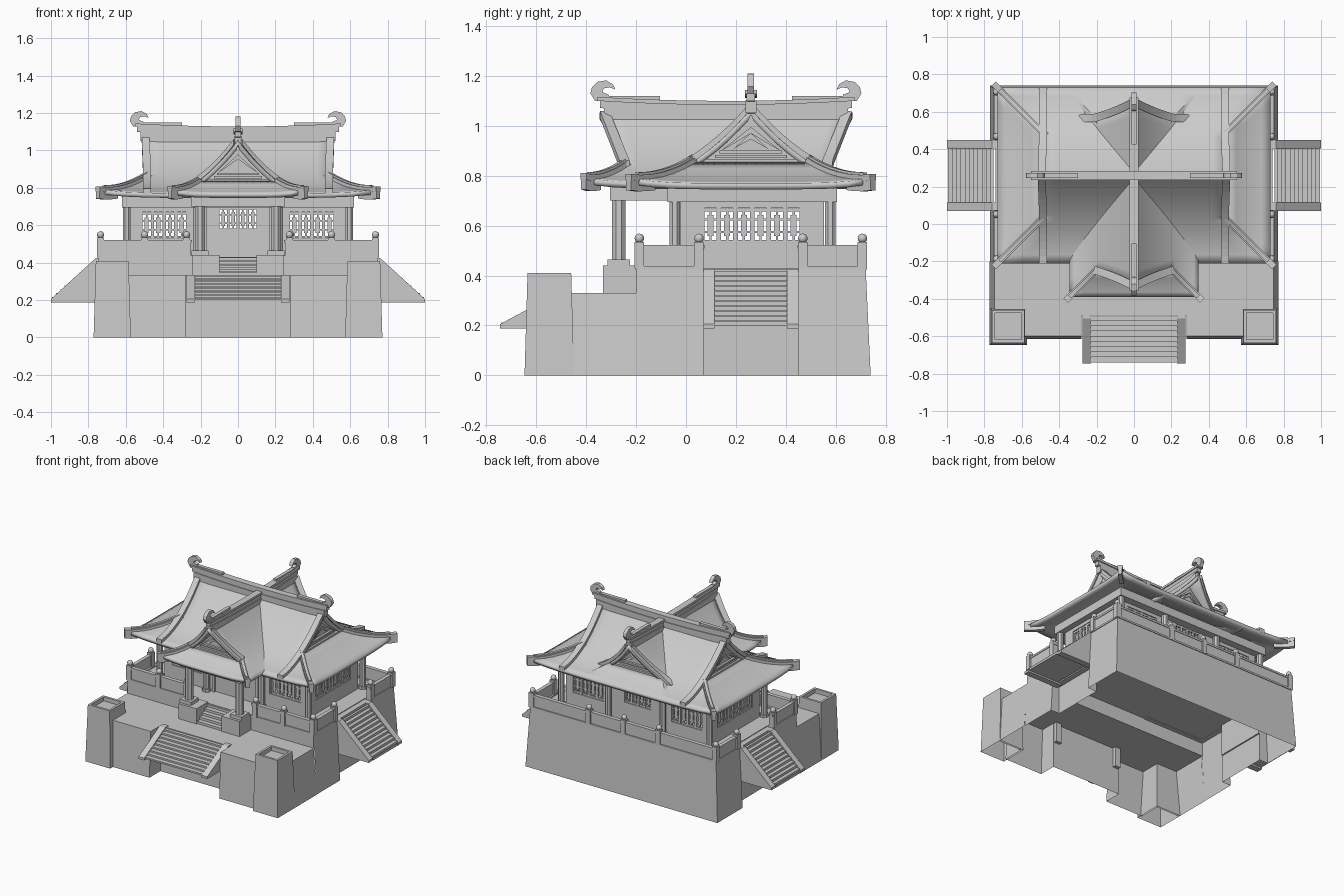
import bpy, bmesh, math
from mathutils import Vector, Matrix

cube = bpy.data.objects.get("Cube")
if cube:
    bpy.data.objects.remove(cube, do_unlink=True)

stone = bpy.data.materials.new("light_grey")
stone.use_nodes = True
stone.diffuse_color = (0.6, 0.6, 0.6, 1)
stone.node_tree.nodes["Principled BSDF"].inputs["Base Color"].default_value = (0.6, 0.6, 0.6, 1)


def finish(name, bm, mirror=False, smooth=False, normals=True):
    if normals:
        bmesh.ops.recalc_face_normals(bm, faces=bm.faces)
    mesh = bpy.data.meshes.new(name)
    bm.to_mesh(mesh)
    bm.free()
    mesh.materials.append(stone)
    ob = bpy.data.objects.new(name, mesh)
    bpy.context.collection.objects.link(ob)
    if mirror:
        ob.modifiers.new("mirror", 'MIRROR')
    if smooth:
        bpy.ops.object.select_all(action='DESELECT')
        ob.select_set(True)
        bpy.context.view_layer.objects.active = ob
        bpy.ops.object.shade_smooth_by_angle(angle=math.radians(35))
    return ob


def add_box(bm, x0, x1, y0, y1, z0, z1, flare=0, bottom=True):
    """Box whose bottom edge is pushed outward by flare; returns the top face."""
    f = flare
    low = [(x0 - f, y0 - f), (x1 + f, y0 - f), (x1 + f, y1 + f), (x0 - f, y1 + f)]
    top = [(x0, y0), (x1, y0), (x1, y1), (x0, y1)]
    v = [bm.verts.new((*p, z0)) for p in low] + [bm.verts.new((*p, z1)) for p in top]
    if bottom:
        bm.faces.new(v[3::-1])
    cap = bm.faces.new(v[4:])
    for i in range(4):
        j = (i + 1) % 4
        bm.faces.new((v[i], v[j], v[j + 4], v[i + 4]))
    return cap


def boxes(name, *dims, mirror=True):
    bm = bmesh.new()
    for d in dims:
        add_box(bm, *d)
    finish(name, bm, mirror)


def prism(bm, pts, offset):
    """Extrude a flat outline along offset."""
    face = bm.faces.new([bm.verts.new(p) for p in pts])
    out = bmesh.ops.extrude_face_region(bm, geom=[face])
    verts = [g for g in out["geom"] if isinstance(g, bmesh.types.BMVert)]
    bmesh.ops.translate(bm, verts=verts, vec=offset)


def sweep(bm, pts, w, h):
    """Rectangular beam resting on a path."""
    rings = []
    for i, p in enumerate(pts):
        run = pts[min(i + 1, len(pts) - 1)] - pts[max(i - 1, 0)]
        side = Vector((run.y, -run.x, 0)).normalized() * w / 2
        up = Vector((0, 0, h))
        rings.append([bm.verts.new(q) for q in (p - side, p + side, p + side + up, p - side + up)])
    for r, s in zip(rings, rings[1:]):
        for i in range(4):
            bm.faces.new((r[i], r[i - 1], s[i - 1], s[i]))
    bm.faces.new(rings[0])
    bm.faces.new(rings[-1][::-1])


def column(bm, x, y, r, z0, z1, sides=8):
    bmesh.ops.create_cone(bm, cap_ends=True, segments=sides, radius1=r, radius2=r, depth=z1 - z0,
                          matrix=Matrix.Translation((x, y, (z0 + z1) / 2))
                          @ Matrix.Rotation(math.pi / sides, 4, 'Z'))


# Terraces: hollow shells, open underneath, with recesses behind the stairs
def terrace(name, outline, top):
    bm = bmesh.new()
    rim = [bm.verts.new((x, y, top)) for x, y in outline]
    foot = [bm.verts.new((x + .025 * (x > .72), y + .02 * (y > .7) - .015 * (y < -.55), 0))
            for x, y in outline]
    for i in range(len(outline) - 1):
        bm.faces.new((foot[i], foot[i + 1], rim[i + 1], rim[i]))
    bm.faces.new(rim + [bm.verts.new((0, -.2, top))])
    finish(name, bm, mirror=True)


terrace("lower_terrace", [(0, -.49), (.28, -.49), (.28, -.6), (.585, -.6), (.585, -.46),
                          (.747, -.46), (.747, -.2)], .33)
terrace("upper_terrace", [(.745, -.2), (.745, .07), (.7, .07), (.7, .45), (.745, .45),
                          (.745, .72), (0, .72)], .43)
boxes("terrace_riser", (0, .745, -.2, -.19, .33, .43))
boxes("side_landing", (.69, .74, .07, .45, .2, .425))
boxes("terrace_trim", (.245, .75, -.205, -.16, .425, .438), (.71, .75, -.2, .07, .425, .438),
      (.71, .75, .45, .725, .425, .438), (0, .75, .69, .725, .425, .438))

# Corner towers with sunken tops
bm = bmesh.new()
cap = add_box(bm, .585, .76, -.635, -.46, 0, .41, flare=.012, bottom=False)
bm.normal_update()
bmesh.ops.inset_region(bm, faces=[cap], thickness=.023)
sunk = bmesh.ops.extrude_face_region(bm, geom=[cap])["geom"]
bmesh.ops.delete(bm, geom=[cap], context='FACES_ONLY')
bmesh.ops.translate(bm, verts=[g for g in sunk if isinstance(g, bmesh.types.BMVert)], vec=(0, 0, -.03))
finish("corner_tower", bm, mirror=True)


def stairs(name, half, cheek, run, z0, z1, n, place, mirror=False):
    """Flight climbing from local y=0 to y=run between two sloped cheeks."""
    bm = bmesh.new()
    rise = (z1 - z0) / n
    for i in range(n):
        add_box(bm, -half, half, run * i / n + .005, run, z0 + rise * i, z0 + rise * (i + 1) - .003)
    if cheek:
        for x in (-half - cheek, half):
            prism(bm, [(x, 0, z0 - .012), (x, run + .03, z0 - .012), (x, run + .03, z1 + .005),
                       (x, run - .01, z1 + .005), (x, 0, z0 + .005)], (cheek, 0, 0))
    bm.transform(place)
    finish(name, bm, mirror)


stairs("front_stairs", .23, .045, .25, .2, .33, 9, Matrix.Translation((0, -.745, 0)))
stairs("porch_steps", .1, 0, .14, .33, .43, 5, Matrix.Translation((0, -.33, 0)))
stairs("side_stairs", .145, .045, .25, .2, .42, 11,
       Matrix.Translation((1, .26, 0)) @ Matrix.Rotation(math.pi / 2, 4, 'Z'), mirror=True)

# Balustrade and knobbed posts
rails = ((.25, .74, -.198, -.177), (.724, .743, -.2, .07), (.724, .743, .45, .72), (0, .74, .697, .718))
boxes("balustrade", *[(*r, .43, .51) for r in rails])
boxes("balustrade_cap", *[(a - .004, b + .004, c - .004, d + .004, .508, .522) for a, b, c, d in rails])
bm = bmesh.new()
for x, y in ((.735, -.187), (.5, -.187), (.275, -.187), (.735, .052), (.735, .468),
             (.735, .707), (.28, .707), (.0, .707)):
    add_box(bm, x - .019, x + .019, y - .019, y + .019, .43, .535)
    bmesh.ops.create_uvsphere(bm, u_segments=12, v_segments=8, radius=.019,
                              matrix=Matrix.Translation((x, y, .549)))
finish("balustrade_posts", bm, mirror=True, smooth=True)

# Porch pedestals and columns
boxes("porch_pedestal", (.1, .245, -.333, -.2, .33, .44), (.158, .248, -.315, -.225, .44, .465))
bm = bmesh.new()
column(bm, .203, -.27, .029, .46, .72)
for x, y in ((.595, -.045), (.595, .578), (.22, -.045), (.22, .578)):
    column(bm, x, y, .022, .43, .72)
    column(bm, x, y, .03, .43, .45)
finish("columns", bm, mirror=True)


# House walls with open lattice windows
def wall(name, half, openings, place, mirror=False):
    bm = bmesh.new()
    edge = -half
    for a0, a1, n, z0, z1 in openings:
        add_box(bm, edge, a0, -.012, .012, .43, .71)
        add_box(bm, a0, a1, -.012, .012, .43, z0)
        add_box(bm, a0, a1, -.012, .012, z1, .71)
        edge = a1
        w, h, zm = (a1 - a0) / n, z1 - z0, (z0 + z1) / 2
        for i in range(n):
            c = a0 + w * (i + .5)
            for s in (-1, 1):
                add_box(bm, c + s * w * .45 - w * .09, c + s * w * .45 + w * .09, -.008, .008, z0, z1)
                add_box(bm, c - w * .4, c + w * .4, -.006, .006, zm + s * h * .45 - .006, zm + s * h * .45 + .006)
                add_box(bm, c - w * .4, c + w * .4, -.005, .005, zm + s * h * .18 - .004, zm + s * h * .18 + .004)
            add_box(bm, c - w * .18, c + w * .18, -.006, .006, zm - h * .3, zm + h * .3)
            add_box(bm, c - w * .07, c + w * .07, -.005, .005, z0, z1)
    add_box(bm, edge, half, -.012, .012, .43, .71)
    bm.transform(place)
    finish(name, bm, mirror)


bays = [(-.52, -.27, 4, .53, .67), (-.105, .105, 4, .57, .695), (.27, .52, 4, .53, .67)]
wall("front_wall", .575, bays, Matrix.Translation((0, -.01, 0)))
wall("rear_wall", .575, bays, Matrix.Translation((0, .54, 0)))
wall("side_wall", .275, [(-.2, .2, 6, .53, .67)],
     Matrix.Translation((.565, .265, 0)) @ Matrix.Rotation(math.pi / 2, 4, 'Z'), mirror=True)
boxes("door_jamb", (.165, .185, -.035, -.01, .43, .7))

# Eave beams on the columns
boxes("main_beam", (0, .62, -.075, .605, .695, .755), mirror=True)
boxes("porch_beam", (0, .25, -.305, -.075, .7, .755), mirror=True)


def hip_gable_roof(name, place, eu, ev, dg, a, b, lean, lift, hip_ends, verge_stop):
    """Curved hip-and-gable roof: u runs along the ridge, v across it, d is distance in from the eave."""
    def height(d):
        return .77 + a * d + b * d * d

    def verge(d):
        return eu - dg + lean * (height(max(d, dg)) - height(dg))

    def point(u, v, z):
        return Vector(place(u, v, z))

    # Tiled surface: upturned skirt, then two slopes up to the ridge
    bm = bmesh.new()
    n, rings = 12, []
    for k in range(6):
        d = dg * k / 5
        U, V, ring = eu - d, ev - d, []
        for c in range(4):
            for i in range(n):
                s = -1 + 2 * i / n
                u, v = ((s * U, -V), (U, s * V), (-s * U, V), (-U, -s * V))[c]
                up = lift * abs(s) ** 5 * (1 - k / 5) ** 2 * ((1 if u > 0 else -1) in hip_ends)
                ring.append(bm.verts.new(point(u, v, height(d) + up)))
        rings.append(ring)
    for r, q in zip(rings, rings[1:]):
        for i in range(4 * n):
            bm.faces.new((r[i - 1], r[i], q[i], q[i - 1]))
    rows = []
    for k in range(-8, 9):
        d = ev - (ev - dg) * abs(k) / 8
        v = (ev - dg) * k / 8
        rows.append([bm.verts.new(point((-1 + 2 * i / n) * verge(d), v, height(d))) for i in range(n + 1)])
    for r, q in zip(rows, rows[1:]):
        for i in range(n):
            bm.faces.new((r[i], r[i + 1], q[i + 1], q[i]))
    bmesh.ops.remove_doubles(bm, verts=bm.verts, dist=.0005)
    for f in bm.faces:
        f.normal_update()
        if f.normal.z < 0:
            f.normal_flip()
    roof = finish(name, bm, smooth=True, normals=False)
    mod = roof.modifiers.new("thickness", 'SOLIDIFY')
    mod.thickness, mod.offset = .025, -1

    # Gable walls with framed pediments and a ledge
    bm = bmesh.new()
    wide = ev - dg
    for s in (-1, 1):
        ug = s * (eu - dg - .02)
        outline = [point(ug, wide * k / 8, height(ev - wide * abs(k) / 8) - .012) for k in range(-8, 9)]
        prism(bm, outline, point(-s * .01, 0, 0) - point(0, 0, 0))
        zb, zt = height(dg) + .045, height(ev) - .075
        for e in (-1, 1):
            for w, t in ((.5, .016), (.32, .008)):
                zi = zt - (zt - zb) * .25 * (t < .01)
                prism(bm, [point(ug, 0, zi), point(ug, e * wide * w, zb), point(ug, e * wide * w * .8, zb + .012),
                           point(ug, 0, zi - .025)], point(s * t, 0, 0) - point(0, 0, 0))
        for z, w, t in ((zb - .012, .52, .016), (zb - .03, .6, .01), (height(dg), .95, .02)):
            sweep(bm, [point(ug, e * wide * w, z) for e in (-1, 1)], t * 2, .012)
    finish(name + "_gables", bm)

    # Verge ridges down the gable edges and hip ridges out to the corners
    bm = bmesh.new()
    for s in (-1, 1):
        for e in (-1, 1):
            path = []
            stop = verge_stop if s in hip_ends else .05
            for k in range(13):
                d = ev - .015 - (ev - .015 - stop) * k / 12
                path.append(point(s * (verge(d) - .014), e * (ev - d), height(d) - .005))
            sweep(bm, path, .042, .03)
            if s in hip_ends:
                path = []
                for k in range(9):
                    d = dg + .01 - (dg + .03) * k / 8
                    up = lift * max(0, 1 - d / dg) ** 2
                    path.append(point(s * (eu - d), e * (ev - d), height(max(d, 0)) + up - .012))
                sweep(bm, path, .034, .026)
                sweep(bm, [p + Vector((0, 0, .024)) for p in path[:-1]], .02, .012)
                sweep(bm, [p - Vector((0, 0, .04)) for p in path[5:]], .028, .041)
    finish(name + "_verges", bm)
    return point


def ridge(name, point, half, z, thick):
    """Gently sagging layered ridge with curled end ornaments."""
    bm = bmesh.new()
    for reach, low, w, h in ((.95, -.075, .045, .05), (.98, -.027, .034, .03), (1, .002, .048, .016)):
        sweep(bm, [point(half * reach * k / 8, 0, z + low + .016 * (k / 8) ** 2) for k in range(-8, 9)], w, h)
    hook = [(-.05, 0), (.01, 0), (.028, .03), (.022, .055), (0, .076), (-.035, .082), (-.062, .066),
            (-.072, .045), (-.05, .054), (-.025, .05), (-.02, .035), (-.045, .025)]
    for s in (-1, 1):
        prism(bm, [point(s * (half + o), -thick / 2, z + .018 + h) for o, h in hook],
              point(0, thick, 0) - point(0, 0, 0))
        sweep(bm, [point(s * (half - o), 0, z + .018) for o in (.03, .14, .25)], thick, .02)
    finish(name, bm)


main = hip_gable_roof("main_roof", lambda u, v, z: (u, .26 + v, z), .73, .47, .23,
                      .113, 1.117, .04, .02, (-1, 1), 0)
ridge("main_ridge", main, .55, 1.11, .026)
cross = hip_gable_roof("cross_roof", lambda u, v, z: (v, .16 + u, z), .55, .345, .13,
                       .311, 1.48, .4, .02, (-1,), .13)
ridge("cross_ridge", cross, .515, 1.082, .026)
